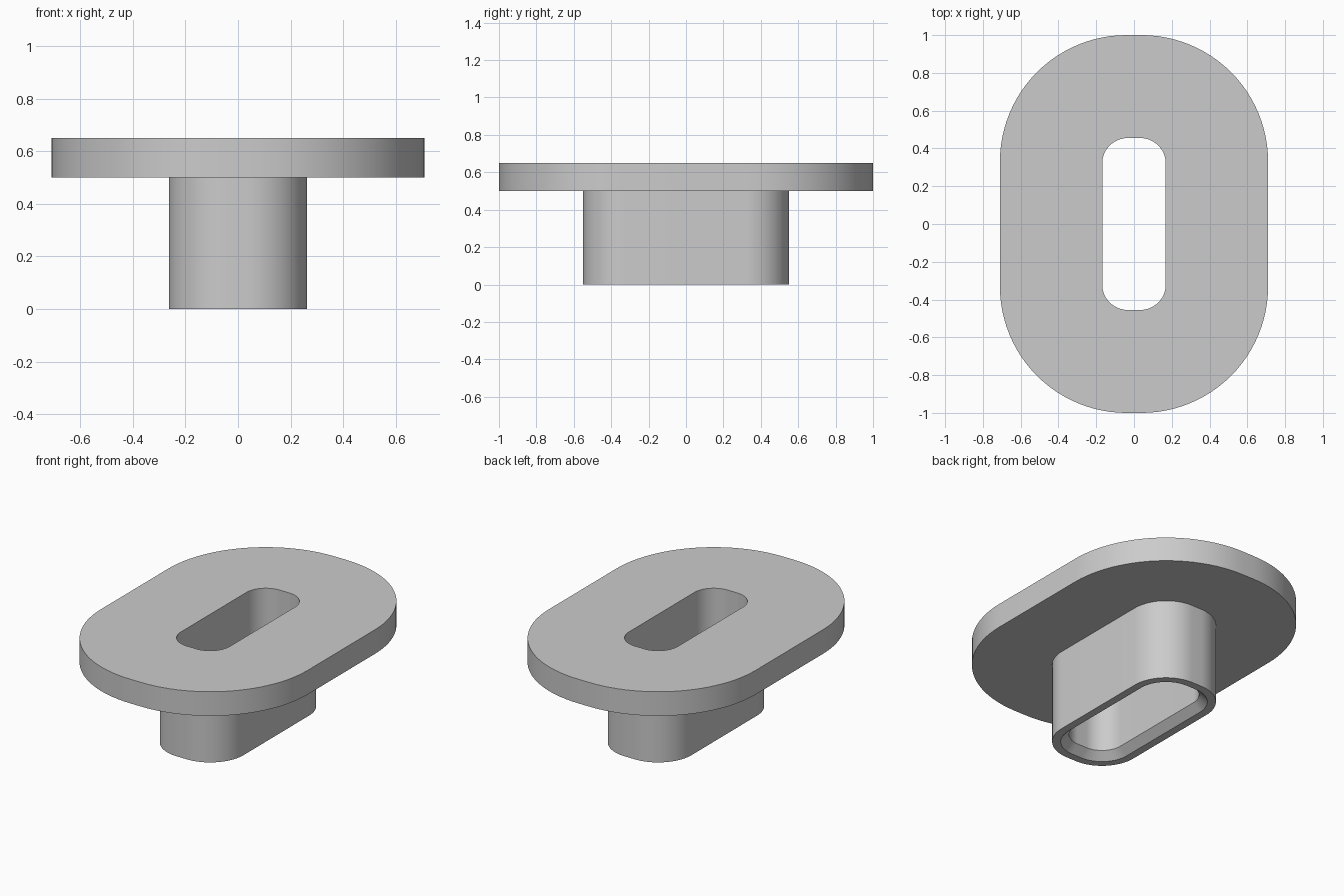
import bpy, bmesh, math

cube = bpy.data.objects.get("Cube")
if cube:
    bpy.data.objects.remove(cube, do_unlink=True)

grey = bpy.data.materials.new("plain_grey")
grey.use_nodes = True
colour = (0.6, 0.6, 0.6, 1)
grey.diffuse_color = colour
grey.node_tree.nodes["Principled BSDF"].inputs["Base Color"].default_value = colour

STEPS = 24  # segments per rounded corner


def rounded_ring(bm, half_x, half_y, radius, z):
    """Ring of vertices around a rounded rectangle."""
    ring = []
    for corner, (sx, sy) in enumerate(((1, 1), (-1, 1), (-1, -1), (1, -1))):
        for i in range(STEPS + 1):
            a = (corner + i / STEPS) * math.pi / 2
            x = sx * (half_x - radius) + radius * math.cos(a)
            y = sy * (half_y - radius) + radius * math.sin(a)
            ring.append(bm.verts.new((x, y, z)))
    return ring


# Closed wall section: half width, half length, corner radius, height
FLANGE = (0.71, 1.0, 0.67)
TUBE = (0.263, 0.55, 0.23)
MOUTH = (0.215, 0.502, 0.182)
BORE = (0.168, 0.455, 0.135)
section = [
    (*BORE, 0.045), (*MOUTH, 0),              # chamfered lower mouth
    (*TUBE, 0), (*TUBE, 0.5),                 # outside of the tube
    (*FLANGE, 0.5), (*FLANGE, 0.65),          # flange
    (*BORE, 0.65),                            # upper edge of the slot
]

bm = bmesh.new()
rings = [rounded_ring(bm, *s) for s in section]
for lower, upper in zip(rings, rings[1:] + rings[:1]):
    n = len(lower)
    for i in range(n):
        j = (i + 1) % n
        bm.faces.new((lower[i], lower[j], upper[j], upper[i]))
bmesh.ops.recalc_face_normals(bm, faces=bm.faces)

mesh = bpy.data.meshes.new("flanged_slot_bushing")
bm.to_mesh(mesh)
bm.free()
mesh.materials.append(grey)
bushing = bpy.data.objects.new("flanged_slot_bushing", mesh)
bpy.context.collection.objects.link(bushing)

# Smooth round walls with sharp rims
bpy.ops.object.select_all(action='DESELECT')
bushing.select_set(True)
bpy.context.view_layer.objects.active = bushing
bpy.ops.object.shade_smooth_by_angle(angle=math.radians(30))
